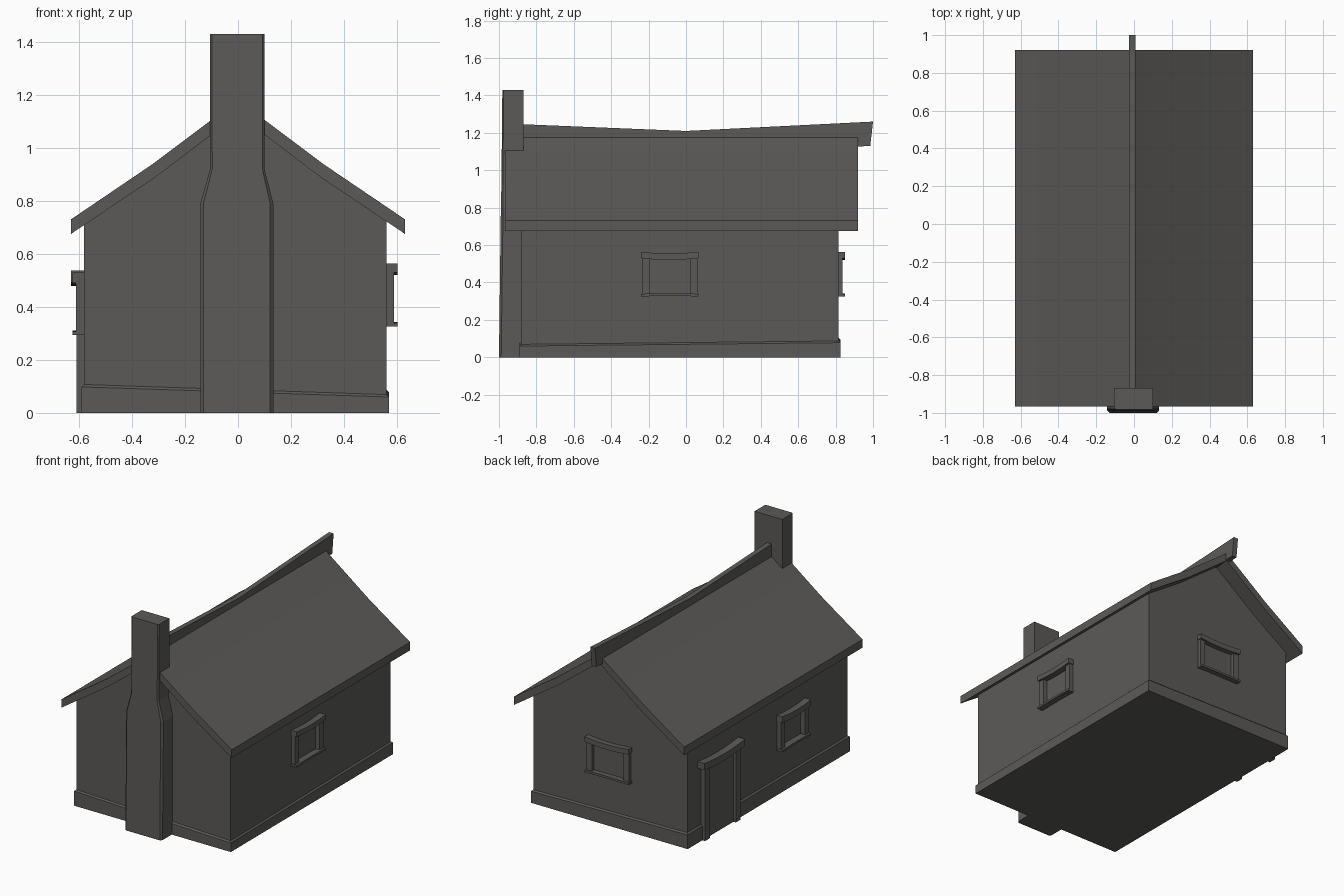
import bpy, bmesh, math
from mathutils import Vector

if "Cube" in bpy.data.objects:
    bpy.data.objects.remove(bpy.data.objects["Cube"])

stone = bpy.data.materials.new("dark_warm_grey")
stone.diffuse_color = (0.105, 0.102, 0.097, 1)
stone.use_nodes = True
stone.node_tree.nodes["Principled BSDF"].inputs["Base Color"].default_value = stone.diffuse_color


def loft(name, rings, smooth=False):
    """Skin a list of equal-length closed rings and cap both ends."""
    bm = bmesh.new()
    vs = [[bm.verts.new(p) for p in r] for r in rings]
    n = len(rings[0])
    for a, b in zip(vs, vs[1:]):
        for i in range(n):
            j = (i + 1) % n
            bm.faces.new((a[i], a[j], b[j], b[i]))
    bm.faces.new(vs[0])
    bm.faces.new(vs[-1])
    bmesh.ops.recalc_face_normals(bm, faces=bm.faces)
    me = bpy.data.meshes.new(name)
    bm.to_mesh(me)
    bm.free()
    me.materials.append(stone)
    ob = bpy.data.objects.new(name, me)
    bpy.context.collection.objects.link(ob)
    if smooth:
        bpy.ops.object.select_all(action='DESELECT')
        bpy.context.view_layer.objects.active = ob
        ob.select_set(True)
        bpy.ops.object.shade_smooth_by_angle(angle=math.radians(30))
    return ob


def extrude_y(name, profile, y0, y1, smooth=False):
    return loft(name, [[(x, y, z) for x, z in profile] for y in (y0, y1)], smooth)


def rect(x0, x1, y0, y1, zs):
    return [(x0, y0, zs[0]), (x1, y0, zs[1]), (x1, y1, zs[2]), (x0, y1, zs[3])]


# Walls with gables tucked into the roof
X0, X1, Y0, Y1 = -0.58, 0.56, -0.88, 0.815
extrude_y("walls", [(X0, .01), (X1, .01), (X1, .74), (.32, .915), (0, 1.15),
                    (-.32, .915), (X0, .73)], Y0, Y1)

# Foundation with uneven, sloped top edge
tops = (.108, .07, .088, .105)
g = .01
loft("foundation", [
    rect(X0 - g, X1 + g, Y0 - g, Y1 + g, (0, 0, 0, 0)),
    rect(X0 - g, X1 + g, Y0 - g, Y1 + g, [t - .01 for t in tops]),
    rect(X0 + .001, X1 - .001, Y0 + .001, Y1 - .001, tops)])

# Swept roof
top = [(.63, .73), (.32, .94), (0, 1.18), (-.32, .94), (-.63, .73)]
under = [(-.63, .675), (-.31, .89), (0, 1.125), (.31, .89), (.63, .675)]
extrude_y("roof", top + under, -.967, .92, True)

# Sagging ridge beam
loft("ridge_beam", [
    [(-.026, y, zt), (.008, y, zt), (.008, yb, zb), (-.026, yb, zb)]
    for y, zt, yb, zb in ((-.93, 1.248, -.93, 1.118), (0, 1.21, 0, 1.08),
                          (1.0, 1.26, .985, 1.13))])


# Chimney with chamfered front corners
def chimney_ring(z, x0, x1, front, back, c):
    return [(x0, back, z), (x0, front + c, z), (x0 + c, front, z),
            (x1 - c, front, z), (x1, front + c, z), (x1, back, z)]


loft("chimney", [
    chimney_ring(0, -.142, .133, -1.0, -.868, .012),
    chimney_ring(.79, -.142, .133, -.99, -.868, .012),
    chimney_ring(.92, -.105, .10, -.987, -.868, .008),
    chimney_ring(1.43, -.105, .10, -.982, -.868, .007)])


# Opening frames: u runs along the wall, d is the distance out from it
def place(wall, u, d, z):
    if wall == "right":
        return (X1 + d, u, z)
    if wall == "left":
        return (X0 - d, u, z)
    return (u, Y1 + d, z)


def bar(name, wall, u0, u1, depth, z0, z1, sag=0.0, steps=1):
    rings = []
    for i in range(steps + 1):
        t = i / steps
        u = u0 + (u1 - u0) * t
        s = sag * 4 * t * (1 - t)
        rings.append([place(wall, u, d, z - s) for d, z in
                      ((-.01, z0), (depth, z0), (depth, z1), (-.01, z1))])
    loft(name, rings)


def window(wall, u0, u1, z0, z1, lintel, depth):
    n = wall + "_window_"
    bar(n + "lintel", wall, u0, u1, depth, z1 - lintel, z1, .01, 4)
    bar(n + "sill", wall, u0, u1, depth, z0, z0 + .014, -.003, 4)
    for side, a in (("a", u0 + .005), ("b", u1 - .045)):
        bar(n + "post_" + side, wall, a, a + .04, depth - .014, z0 + .005, z1 - lintel + .004)


window("right", -.24, .067, .325, .564, .034, .042)
window("back", -.17, .155, .325, .564, .034, .036)
window("left", -.43, -.129, .293, .53, .04, .045)

# Door on the left wall
bar("door_lintel", "left", .275, .705, .05, .493, .537, .014, 6)
bar("door_post_a", "left", .295, .345, .03, 0, .496)
bar("door_post_b", "left", .62, .67, .03, 0, .496)
bar("door_panel", "left", .34, .625, .012, 0, .49)
